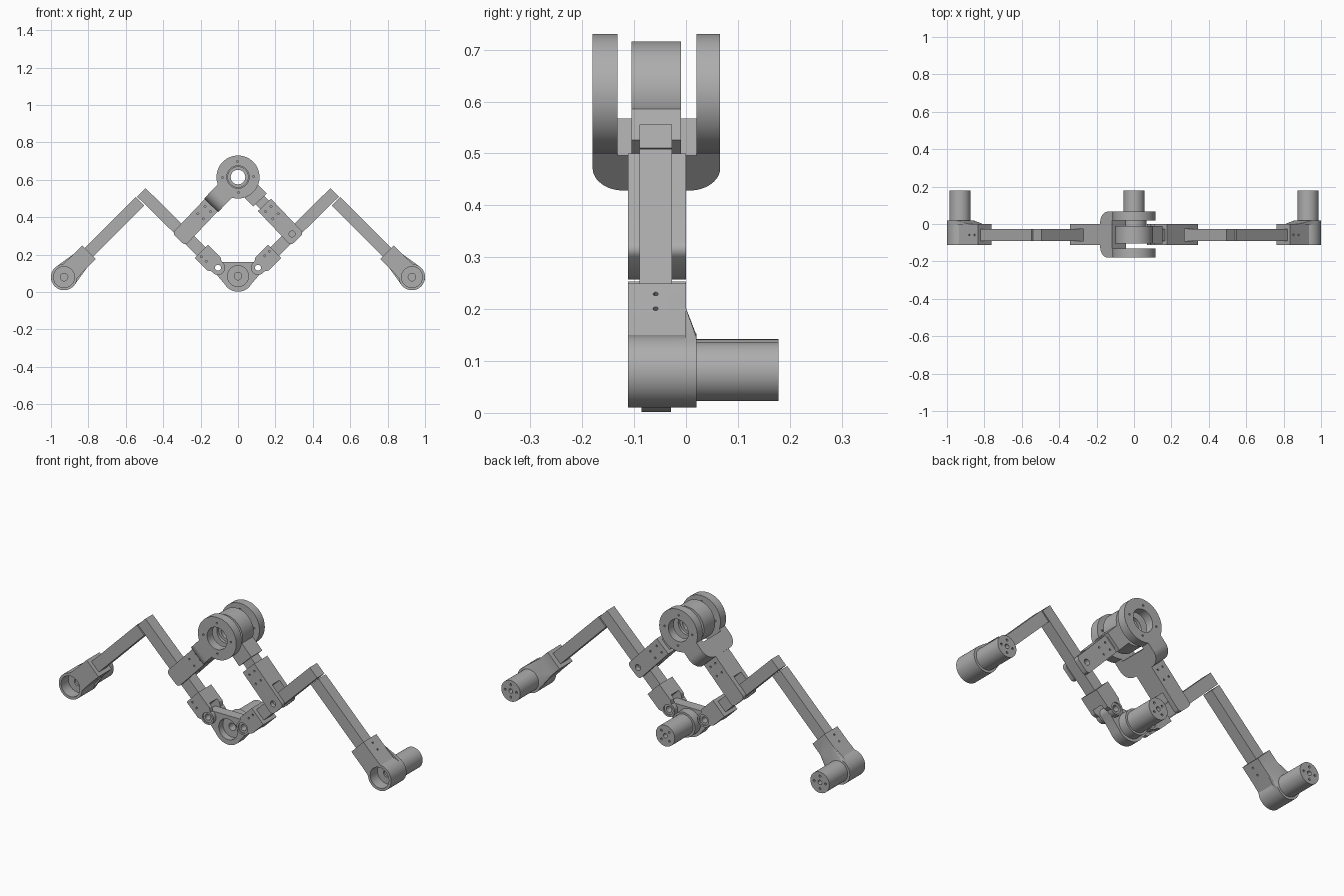
import bpy, bmesh, math
from mathutils import Vector

if "Cube" in bpy.data.objects:
    bpy.data.objects.remove(bpy.data.objects["Cube"])

grey = bpy.data.materials.new("machined_grey")
grey.use_nodes = True
GREY = (0.42, 0.42, 0.42, 1)
grey.diffuse_color = GREY
grey.node_tree.nodes["Principled BSDF"].inputs["Base Color"].default_value = GREY

FRONT, BACK = -0.112, 0.0          # depth of the clamps
T_FRONT, T_BACK = -0.09, -0.027    # depth of the square tubes
T_MID = (T_FRONT + T_BACK) / 2


class Frame:
    """Local frame in the xz plane: u runs along a link, v across it, y is depth."""
    def __init__(self, start, toward):
        self.o = Vector((start[0], 0, start[1]))
        self.u = (Vector((toward[0], 0, toward[1])) - self.o).normalized()
        self.v = Vector((-self.u.z, 0, self.u.x))

    def at(self, u, v, y):
        return self.o + self.u * u + self.v * v + Vector((0, y, 0))


def finish(name, bm):
    bmesh.ops.recalc_face_normals(bm, faces=bm.faces)
    mesh = bpy.data.meshes.new(name)
    bm.to_mesh(mesh)
    bm.free()
    mesh.materials.append(grey)
    obj = bpy.data.objects.new(name, mesh)
    bpy.context.collection.objects.link(obj)
    return obj


def loft(name, ring_a, ring_b):
    bm = bmesh.new()
    a = [bm.verts.new(p) for p in ring_a]
    b = [bm.verts.new(p) for p in ring_b]
    bm.faces.new(a)
    bm.faces.new(b)
    for i in range(len(a)):
        j = (i + 1) % len(a)
        bm.faces.new((a[i], a[j], b[j], b[i]))
    return finish(name, bm)


def plate(name, fr, pts, y0, y1):
    return loft(name, [fr.at(u, v, y0) for u, v in pts],
                [fr.at(u, v, y1) for u, v in pts])


def rod(name, p0, p1, r, n=48):
    axis = (p1 - p0).normalized()
    e = axis.orthogonal().normalized()
    f = axis.cross(e)
    ring = [(e * math.cos(t) + f * math.sin(t)) * r
            for t in (2 * math.pi * i / n for i in range(n))]
    return loft(name, [p0 + q for q in ring], [p1 + q for q in ring])


def pin(name, fr, u, v, r, y0, y1, n=48):
    return rod(name, fr.at(u, v, y0), fr.at(u, v, y1), r, n)


def boolean(obj, tool, operation="DIFFERENCE"):
    mod = obj.modifiers.new("cut", "BOOLEAN")
    mod.operation = operation
    mod.object = tool
    mod.solver = "EXACT"
    bpy.context.view_layer.objects.active = obj
    bpy.ops.object.modifier_apply(modifier=mod.name)
    bpy.data.objects.remove(tool)


def drill(obj, fr, u, v, r, y0, y1, n=40):
    boolean(obj, pin("cutter", fr, u, v, r, y0, y1, n))


def box(u0, u1, h):
    return [(u0, -h), (u1, -h), (u1, h), (u0, h)]


def arc(cx, cy, r, a0, a1, n=12):
    return [(cx + r * math.cos(math.radians(a0 + (a1 - a0) * i / n)),
             cy + r * math.sin(math.radians(a0 + (a1 - a0) * i / n))) for i in range(n + 1)]


def lobe(r, end, h, neck, open_angle=50):
    """Round boss at the origin running into a straight shank."""
    return arc(0, 0, r, open_angle, 360 - open_angle, 36) + [(neck, -h), (end, -h), (end, h), (neck, h)]


def tube(name, fr, u0, u1):
    return plate(name, fr, box(u0, u1, 0.032), T_FRONT, T_BACK)


def motor(name, fr):
    body = pin(name, fr, 0, 0, 0.057, -0.05, 0.178)
    drill(body, fr, 0, 0, 0.02, -0.06, 0.0)
    drill(body, fr, 0, 0, 0.012, 0.15, 0.2)
    for k in range(4):
        a = math.pi / 4 + k * math.pi / 2
        drill(body, fr, 0.034 * math.cos(a), 0.034 * math.sin(a), 0.006, 0.16, 0.2, 12)


hub = (0, 0.615)
foot = (0, 0.085)

for side, s in (("left", 1), ("right", -1)):
    wrist, elbow = (s * 0.93, 0.08), (s * 0.517, 0.533)
    shoulder, knee = (s * 0.29, 0.31), (s * 0.107, 0.13)

    # Wrist holder: lobed clamp, sloped rear collar, deep bore and clamp screws
    fr = Frame(wrist, (wrist[0] - s, wrist[1] + 1))
    holder = plate(side + "_wrist_holder", fr, lobe(0.07, 0.188, 0.051, 0.1), FRONT, BACK)
    bm = bmesh.new()
    for u, v in arc(0, 0, 0.07, 0, 352, 45):
        bm.verts.new(fr.at(u, v, 0.02))
    for u, v in arc(0, 0, 0.07, 50, 310, 36) + [(0.13, -0.05), (0.13, 0.05)]:
        bm.verts.new(fr.at(u, v, BACK - 0.002))
    bmesh.ops.convex_hull(bm, input=bm.verts)
    boolean(holder, finish("collar", bm), "UNION")
    drill(holder, fr, 0, 0, 0.056, FRONT - 0.02, -0.04, 48)
    for u in (0.12, 0.16):
        boolean(holder, rod("cutter", fr.at(u, -0.07, T_MID), fr.at(u, -0.035, T_MID), 0.005, 12))
        boolean(holder, rod("cutter", fr.at(u, 0.07, T_MID), fr.at(u, 0.035, T_MID), 0.005, 12))
    motor(side + "_wrist_motor", fr)

    # Forearm tube butts against the long link tube
    tube(side + "_forearm_tube", fr, 0.17, 0.574)
    link = Frame(elbow, knee)
    knee_u = (Vector((knee[0], 0, knee[1])) - link.o).length
    tube(side + "_link_tube", link, 0, knee_u - 0.07)

    # Knee clamp: solid shank with two rounded fork cheeks
    fr = Frame(knee, elbow)
    shank = plate(side + "_knee_clamp", fr, box(0.05, 0.125, 0.05), FRONT, BACK)
    for u in (0.07, 0.105):
        drill(shank, fr, u, 0.02, 0.005, FRONT - 0.01, FRONT + 0.03, 12)
    for name, y0, y1 in (("front", FRONT, T_FRONT), ("rear", T_BACK, BACK)):
        cheek = plate(f"{side}_knee_{name}_cheek", fr, lobe(0.038, 0.05, 0.05, 0.03, 75), y0, y1)
        drill(cheek, fr, 0, 0, 0.028, y0 - 0.01, y1 + 0.01)
    ring = pin(side + "_knee_bearing", fr, 0, 0, 0.028, FRONT + 0.006, BACK - 0.006)
    drill(ring, fr, 0, 0, 0.016, -0.2, 0.1)

    # Shoulder clamp: solid upper half and a slotted lower half around the link tube
    fr = Frame(hub, shoulder)
    block = plate(side + "_shoulder_clamp", fr, box(0.205, 0.34, 0.048), FRONT, BACK)
    rounded = [(0.34, -0.048)] + arc(0.44, -0.028, 0.02, -90, 0, 6) \
        + arc(0.44, 0.028, 0.02, 0, 90, 6) + [(0.34, 0.048)]
    for u, v in ((0.235, 0.02), (0.235, -0.02), (0.29, 0.02), (0.29, -0.02)):
        drill(block, fr, u, v, 0.005, FRONT - 0.01, FRONT + 0.03, 12)
        drill(block, fr, u, v, 0.005, BACK - 0.03, BACK + 0.01, 12)
    for name, y0, y1 in (("front", FRONT, T_FRONT), ("rear", T_BACK, BACK)):
        cheek = plate(f"{side}_shoulder_{name}_cheek", fr, rounded, y0, y1)
        if s > 0:
            drill(cheek, fr, 0.42, 0, 0.016, y0 - 0.01, y1 + 0.01)

# Centre foot: three-lobed plate joining both knees, with a motor cup
fr = Frame(foot, (1, foot[1]))
outline = arc(0, 0, 0.083, 210, 330, 24) + arc(0.107, 0.045, 0.03, -50, 90, 10) \
    + arc(-0.107, 0.045, 0.03, 90, 230, 10)
plate_obj = plate("foot_plate", fr, outline, T_FRONT + 0.004, T_BACK - 0.002)
drill(plate_obj, fr, 0, 0, 0.056, -0.2, 0.1, 48)
for x in (-0.107, 0.107):
    drill(plate_obj, fr, x, 0.045, 0.028, -0.2, 0.1)
cup = pin("foot_motor_cup", fr, 0, 0, 0.068, T_BACK - 0.002, 0.02)
drill(cup, fr, 0, 0, 0.056, -0.2, 0.1, 48)
motor("foot_motor", fr)

# Hub drum with its arm toward the left shoulder
fr = Frame(hub, (0.29, 0.31))
drum = pin("hub_drum", fr, 0, 0, 0.101, -0.105, -0.01, 72)
boolean(drum, plate("arm", fr, box(0.05, 0.17, 0.05), -0.105, -0.01), "UNION")
drill(drum, fr, 0, 0, 0.039, -0.2, 0.1, 48)
for y0, y1 in ((-0.2, -0.09), (-0.025, 0.1)):
    drill(drum, fr, 0, 0, 0.054, y0, y1, 48)
tube("hub_tube", fr, 0.15, 0.22)

# Outer hub fork: two rings and a bridge with rounded lower corners
fr = Frame(hub, (-0.29, 0.31))
Y0, Y1 = -0.18, 0.066
for name, y0, y1 in (("front", Y0, -0.132), ("rear", 0.02, Y1)):
    disc = pin(f"hub_{name}_ring", fr, 0, 0, 0.115, y0, y1, 72)
    leg = plate("leg", fr, box(0.07, 0.15, 0.052), y0, y1)
    boolean(disc, leg, "UNION")
    drill(disc, fr, 0, 0, 0.06, y0 - 0.01, y1 + 0.01, 48)
    for k in range(4):
        a = math.pi / 4 + k * math.pi / 2
        drill(disc, fr, 0.083 * math.cos(a), 0.083 * math.sin(a), 0.005, y0 - 0.01, y1 + 0.01, 12)
side_profile = [(0.115, Y0)] + arc(0.148, Y0 + 0.06, 0.06, 270, 360) \
    + arc(0.148, Y1 - 0.06, 0.06, 0, 90) + [(0.115, Y1)]
loft("hub_bridge", [fr.at(u, -0.052, y) for u, y in side_profile],
     [fr.at(u, 0.052, y) for u, y in side_profile])

# Smooth the round faces, keep machined edges crisp
bpy.ops.object.select_all(action="DESELECT")
for obj in bpy.context.scene.objects:
    if obj.type == "MESH":
        obj.select_set(True)
        bpy.context.view_layer.objects.active = obj
bpy.ops.object.shade_smooth_by_angle(angle=math.radians(30))
